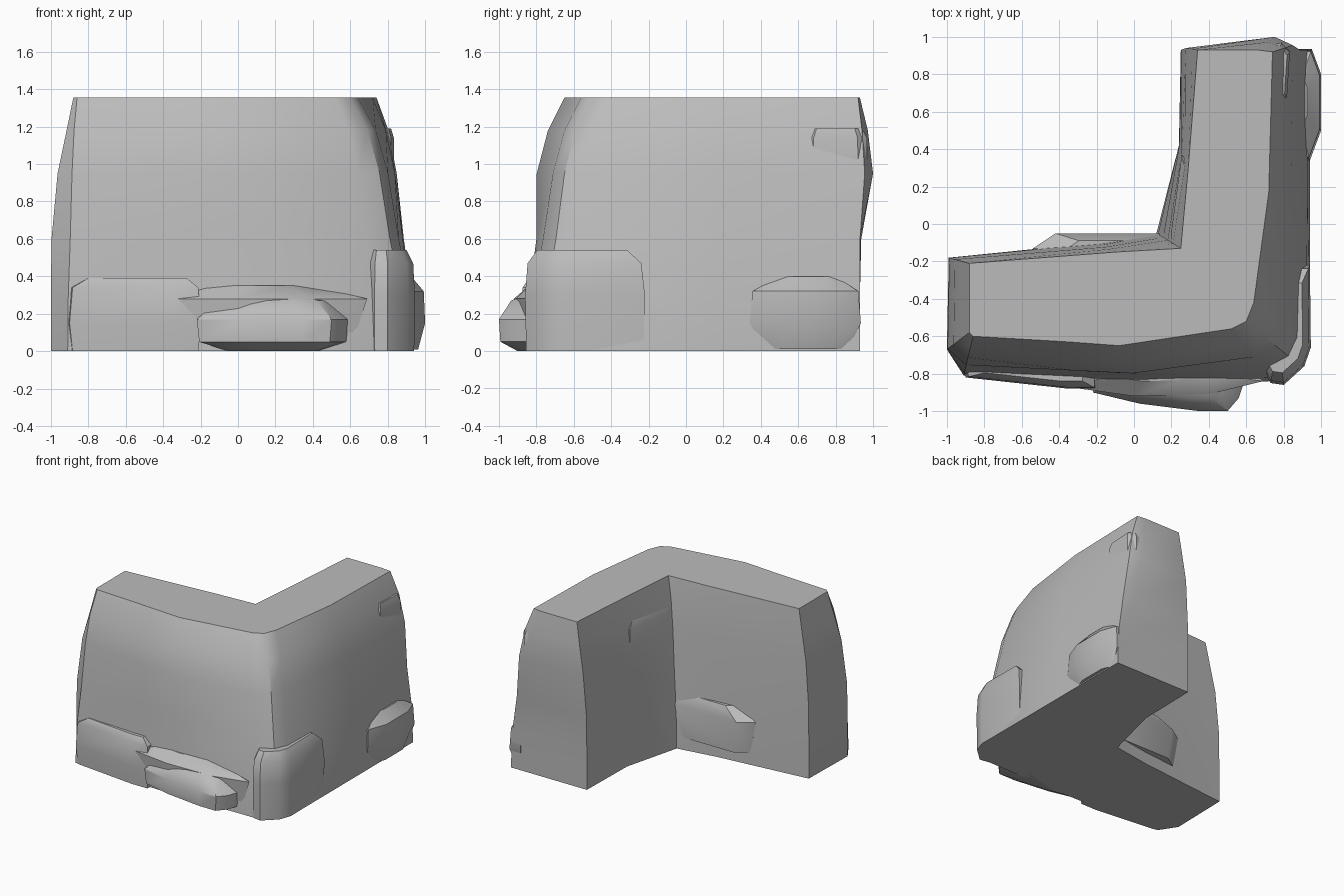
import bpy, bmesh, math

if "Cube" in bpy.data.objects:
    bpy.data.objects.remove(bpy.data.objects["Cube"], do_unlink=True)

# Plain grey stone
stone = bpy.data.materials.new("grey stone")
grey = (0.5, 0.5, 0.5, 1)
stone.use_nodes = True
stone.diffuse_color = grey
for node in stone.node_tree.nodes:
    if node.type == 'BSDF_PRINCIPLED':
        node.inputs["Base Color"].default_value = grey
        node.inputs["Roughness"].default_value = 0.9


def loft(name, rings):
    """Skin a stack of equal-length rings, close both ends, keep hard creases."""
    bm = bmesh.new()
    loops = [[bm.verts.new(p) for p in ring] for ring in rings]
    count = len(loops[0])
    for low, high in zip(loops, loops[1:]):
        for i in range(count):
            j = (i + 1) % count
            bm.faces.new((low[i], low[j], high[j], high[i]))
    bm.faces.new(loops[0][::-1])
    bm.faces.new(loops[-1])
    bmesh.ops.recalc_face_normals(bm, faces=bm.faces)
    mesh = bpy.data.meshes.new(name)
    bm.to_mesh(mesh)
    bm.free()
    mesh.materials.append(stone)
    for poly in mesh.polygons:
        poly.use_smooth = True
    mesh.set_sharp_from_angle(angle=math.radians(35))
    obj = bpy.data.objects.new(name, mesh)
    bpy.context.collection.objects.link(obj)
    return obj


def outcrop(name, outline, anchor, levels):
    """Rock shelf: an outline drawn in towards an anchor in the wall at each level."""
    ax, ay = anchor
    loft(name, [[(ax + (x - ax) * k, ay + (y - ay) * k, z) for x, y in outline]
                for z, k in levels])


# Cliff body: each column leans from a foot point to a rim point,
# either steadily or only near the rim, and may swell outwards in y
heights = (0, 0.3, 0.6, 0.95, 1.18, 1.355)
steady = (0, 0.06, 0.27, 0.46, 0.68, 1)
late = (0, 0, 0.03, 0.3, 0.7, 1)
swell = (0, 0, 0.1, 1, 0.6, 0)
columns = [
    ((-0.99, -0.18), (-0.88, -0.21), late, 0),
    ((-1.0, -0.67), (-0.88, -0.58), late, 0),
    ((-0.91, -0.81), (-0.86, -0.6), steady, 0),
    ((-0.28, -0.84), (-0.35, -0.63), steady, -0.04),
    ((0.05, -0.85), (-0.08, -0.65), steady, -0.04),
    ((0.74, -0.84), (0.52, -0.56), steady, 0),
    ((0.89, -0.76), (0.6, -0.52), steady, 0),
    ((0.94, -0.66), (0.64, -0.42), steady, 0),
    ((0.94, 0.2), (0.72, 0.17), steady, 0),
    ((0.94, 0.93), (0.74, 0.92), steady, 0.03),
    ((0.83, 0.93), (0.66, 0.93), steady, 0.07),
    ((0.25, 0.93), (0.34, 0.93), late, 0.01),
    ((0.24, 0.42), (0.29, 0.3), late, 0),
    ((0.12, -0.05), (0.25, -0.13), steady, 0),
    ((-0.2, -0.1), (-0.1, -0.15), steady, 0),
]
rings = [[(a[0] + (b[0] - a[0]) * lean[i],
           a[1] + (b[1] - a[1]) * lean[i] + bulge * swell[i], z)
          for a, b, lean, bulge in columns] for i, z in enumerate(heights)]
loft("cliff_body", rings)

# Shelves along the front foot
outcrop("front_shelf_right_end",
        [(-0.92, -0.74), (-0.9, -0.82), (-0.35, -0.88), (-0.2, -0.88), (-0.2, -0.7), (-0.88, -0.7)],
        (-0.5, -0.72), [(0, 0.96), (0.15, 1), (0.34, 0.96), (0.39, 0.75)])
outcrop("front_shelf_middle",
        [(-0.22, -0.9), (0.03, -0.96), (0.35, -1), (0.5, -1), (0.56, -0.93), (0.62, -0.75), (-0.2, -0.75)],
        (0.2, -0.75), [(0, 0.6), (0.05, 0.97), (0.17, 1), (0.27, 0.74), (0.3, 0.45)])
outcrop("front_shelf_slab",
        [(-0.36, -0.87), (0, -0.92), (0.4, -0.91), (0.69, -0.84), (0.6, -0.75), (-0.3, -0.75)],
        (0.1, -0.76), [(0.1, 0.9), (0.28, 1), (0.35, 0.5)])

# Block around the outer corner
outcrop("corner_block",
        [(0.68, -0.75), (0.73, -0.85), (0.8, -0.86), (0.91, -0.76), (0.945, -0.66), (0.94, -0.22), (0.8, -0.22)],
        (0.77, -0.6), [(0, 0.98), (0.3, 1), (0.47, 0.95), (0.54, 0.75)])

# Blocks on the left wall and its far end
outcrop("side_shelf",
        [(0.9, 0.34), (0.94, 0.34), (1, 0.5), (1, 0.8), (0.95, 0.935), (0.85, 0.935)],
        (0.85, 0.66), [(0.01, 0.75), (0.15, 1), (0.32, 0.95), (0.4, 0.5)])
outcrop("end_shoulder",
        [(0.7, 0.96), (0.79, 0.97), (0.835, 0.92), (0.82, 0.68), (0.76, 0.62), (0.68, 0.65)],
        (0.72, 0.8), [(0.8, 0.85), (0.95, 1), (1.14, 0.98), (1.19, 0.85)])

# Ledge on the inner wall
outcrop("inner_ledge",
        [(-0.54, -0.13), (-0.42, -0.05), (0.2, -0.05), (0.2, -0.2), (-0.5, -0.2)],
        (0, -0.18), [(0.1, 0.92), (0.36, 1), (0.45, 0.7)])

# Wedge in the inner corner
outcrop("inner_corner_wedge",
        [(0.25, 0.38), (0.19, -0.06), (0.2, -0.16), (0.4, -0.1), (0.4, 0.3)],
        (0.34, 0.05), [(0.4, 0.9), (0.75, 1), (1.1, 0.95), (1.18, 0.7)])
